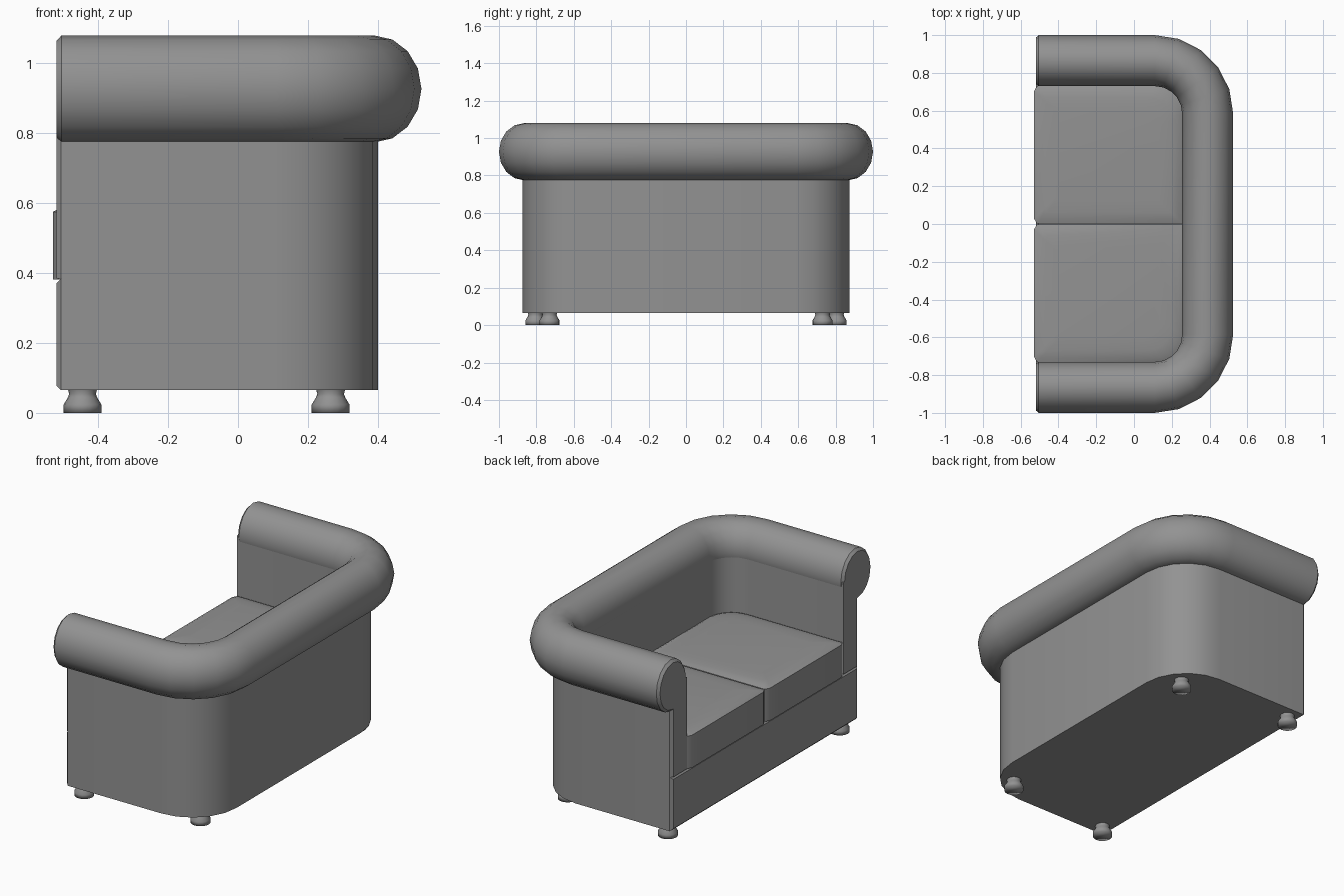
import bpy, bmesh
from math import sin, cos, pi, radians
from mathutils import Vector

old = bpy.data.objects.get("Cube")
if old:
    bpy.data.objects.remove(old, do_unlink=True)

GREY = 0.29
upholstery = bpy.data.materials.new("grey upholstery")
upholstery.use_nodes = True
upholstery.diffuse_color = (GREY, GREY, GREY, 1)
bsdf = upholstery.node_tree.nodes["Principled BSDF"]
bsdf.inputs["Base Color"].default_value = (GREY, GREY, GREY, 1)
bsdf.inputs["Roughness"].default_value = 0.8

FRONT = -0.52            # the sofa opens towards -x
CX, CY = 0.11, 0.585     # shared centre of the rounded back corners
STEPS = 5


def finish(name, bm, angle=40):
    bmesh.ops.recalc_face_normals(bm, faces=bm.faces)
    mesh = bpy.data.meshes.new(name)
    bm.to_mesh(mesh)
    bm.free()
    mesh.materials.append(upholstery)
    ob = bpy.data.objects.new(name, mesh)
    bpy.context.collection.objects.link(ob)
    bpy.ops.object.select_all(action='DESELECT')
    ob.select_set(True)
    bpy.context.view_layer.objects.active = ob
    bpy.ops.object.shade_smooth_by_angle(angle=radians(angle))


def corner(r):
    """Rounded back corner on the +y side, from the arm to the back."""
    angles = [pi / 2 * i / STEPS for i in range(STEPS + 1)]
    return [(CX + r * sin(a), CY + r * cos(a)) for a in angles]


def u_path(r):
    """Arm, back and arm in plan, offset by r from the corner centres."""
    half = [(FRONT, CY + r)] + corner(r)
    return half + [(x, -y) for x, y in reversed(half)]


def loft(loops):
    """Skin a stack of matching closed loops and cap both ends."""
    bm = bmesh.new()
    rings = [[bm.verts.new(p) for p in loop] for loop in loops]
    for p, q in zip(rings, rings[1:]):
        for k in range(len(p)):
            n = (k + 1) % len(p)
            bm.faces.new((p[k], p[n], q[n], q[k]))
    bm.faces.new(rings[0])
    bm.faces.new(rings[-1])
    bmesh.ops.recalc_face_normals(bm, faces=bm.faces)
    return bm


def prism(outline, z0, z1):
    return loft([[(x, y, z) for x, y in outline] for z in (z0, z1)])


def bevel_front(bm, *rules):
    """Chamfer the front edges whose ends both satisfy one of the rules."""
    edges = [e for e in bm.edges
             if all(v.co.x < FRONT + 0.01 for v in e.verts)
             and any(all(rule(v.co) for v in e.verts) for rule in rules)]
    bmesh.ops.bevel(bm, geom=edges, offset=0.014, segments=1, affect='EDGES')


def outer_edge(c):
    return abs(c.y) > 0.87


# Seat base with softened front edges
bm = prism(u_path(0.29), 0.065, 0.385)
bevel_front(bm, outer_edge, lambda c: c.z < 0.1)
finish("seat_base", bm)

# Arms and back as one wrapped wall
bm = prism(u_path(0.29) + u_path(0.15)[::-1], 0.385, 0.93)
bevel_front(bm, outer_edge)
finish("arms_and_back", bm)

# Rolled top rail: an oval swept round the arms and back
SIDES = 16
r = 0.28
half = [(FRONT, CY + r, 0, 0.9), (FRONT + 0.015, CY + r, 0, 1)]
half += [(x, y, pi / 2 * i / STEPS, 1) for i, (x, y) in enumerate(corner(r))]
path = half + [(x, -y, pi - a, s) for x, y, a, s in reversed(half)]
rings = []
for x, y, a, s in path:
    turns = [2 * pi * k / SIDES for k in range(SIDES)]
    rings.append([(x + 0.135 * s * cos(t) * sin(a),
                   y + 0.135 * s * cos(t) * cos(a),
                   0.927 + 0.153 * s * sin(t)) for t in turns])
finish("rolled_top_rail", loft(rings))

# Two seat cushions with chamfered front corners and gently crowned tops
NOSE, R = -0.53, 0.145
BACK, SIDE, CUT = CX + R, CY + R, 0.016
plan = [(NOSE, CUT + 0.014), (NOSE, SIDE - CUT - 0.012), (NOSE + CUT, SIDE)]
plan += corner(R) + [(BACK, 0.002), (NOSE + CUT, 0.002)]
mid_x, mid_y = (NOSE + BACK) / 2, SIDE / 2
half_x, half_y = (BACK - NOSE) / 2, SIDE / 2
CROWN = [(0, 0.382), (0, 0.575), (0.02, 0.585), (0.06, 0.592), (0.12, 0.596)]
for side, name in ((1, "left_cushion"), (-1, "right_cushion")):
    loops = [[(mid_x + (x - mid_x) * (1 - d / half_x),
               side * (mid_y + (y - mid_y) * (1 - d / half_y)), z) for x, y in plan]
             for d, z in CROWN]
    finish(name, loft(loops))

# Turned feet
PROFILE = [(0.054, 0), (0.054, 0.024), (0.042, 0.044), (0.038, 0.054), (0.042, 0.068)]
for x, y, end in ((-0.445, 0.805, "front"), (0.265, 0.73, "back")):
    for side, label in ((1, "left"), (-1, "right")):
        turns = [2 * pi * k / SIDES for k in range(SIDES)]
        bm = loft([[(pr * cos(t), pr * sin(t), pz) for t in turns] for pr, pz in PROFILE])
        bmesh.ops.translate(bm, verts=bm.verts, vec=Vector((x, y * side, 0)))
        finish(f"{end}_{label}_foot", bm, 100)
